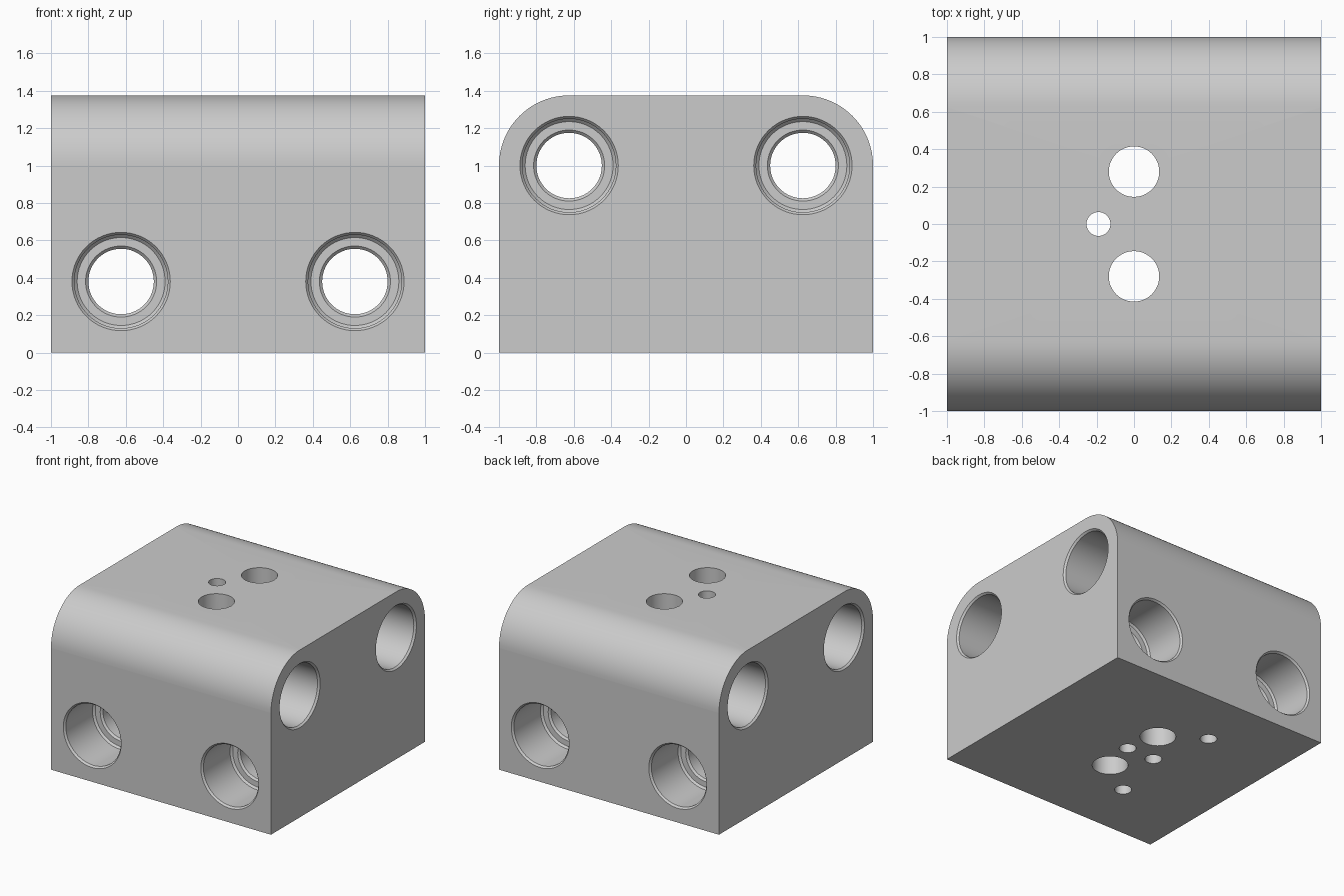
import bpy
import bmesh
import math
from mathutils import Matrix, Vector

cube = bpy.data.objects.get("Cube")
if cube:
    bpy.data.objects.remove(cube, do_unlink=True)

HEIGHT = 1.375
ROUND = 0.375

# Single metal colour
metal = bpy.data.materials.new("grey metal")
metal.use_nodes = True
grey = (0.6, 0.6, 0.6, 1)
metal.diffuse_color = grey
metal.node_tree.nodes["Principled BSDF"].inputs["Base Color"].default_value = grey


def add_object(name, bm):
    bmesh.ops.recalc_face_normals(bm, faces=bm.faces[:])
    mesh = bpy.data.meshes.new(name)
    bm.to_mesh(mesh)
    bm.free()
    mesh.materials.append(metal)
    obj = bpy.data.objects.new(name, mesh)
    bpy.context.collection.objects.link(obj)
    return obj


def lathe(bm, profile, matrix, sides=64):
    """Closed solid of revolution from (position along axis, radius) pairs."""
    rings = []
    for s, r in profile:
        angles = [2 * math.pi * i / sides for i in range(sides)]
        rings.append([bm.verts.new(matrix @ Vector((r * math.cos(a), r * math.sin(a), s)))
                      for a in angles])
    for low, high in zip(rings, rings[1:]):
        for i in range(sides):
            j = (i + 1) % sides
            bm.faces.new((low[i], low[j], high[j], high[i]))
    bm.faces.new(rings[0][::-1])
    bm.faces.new(rings[-1])


# Block: side profile with two rounded upper edges, extruded along x
bm = bmesh.new()
outline = [(-1, 0), (1, 0)]
steps = 24
for side, start in ((1, 0), (-1, math.pi / 2)):
    for i in range(steps + 1):
        a = start + math.pi / 2 * i / steps
        outline.append((side * (1 - ROUND) + ROUND * math.cos(a),
                        HEIGHT - ROUND + ROUND * math.sin(a)))
face = bm.faces.new([bm.verts.new((-1, y, z)) for y, z in outline])
moved = bmesh.ops.extrude_face_region(bm, geom=[face])["geom"]
bmesh.ops.translate(bm, vec=(2, 0, 0),
                    verts=[v for v in moved if isinstance(v, bmesh.types.BMVert)])
block = add_object("guide_block", bm)

# Stepped bore: chamfered mouth, counterbore, shoulder and narrower through hole
half = [(0.61, 0.175), (0.625, 0.19), (0.625, 0.235), (0.64, 0.25),
        (0.985, 0.25), (1, 0.263), (1.05, 0.263)]
bore = [(-s, r) for s, r in reversed(half)] + half

bm = bmesh.new()
for side in (-0.625, 0.625):
    # Lower pair runs front to back, upper pair runs side to side
    lathe(bm, bore, Matrix.Translation((side, 0, 0.38)) @ Matrix.Rotation(math.pi / 2, 4, 'X'))
    lathe(bm, bore, Matrix.Translation((0, side, 1)) @ Matrix.Rotation(math.pi / 2, 4, 'Y'))

# Vertical holes: x, y, radius, top of hole
through = HEIGHT + 0.1
blind = 0.4
for x, y, r, top in ((0, 0.28, 0.135, through), (0, -0.28, 0.135, through),
                     (-0.19, 0, 0.064, through), (0.0625, 0, 0.064, blind),
                     (-0.3125, 0.5, 0.064, blind), (-0.3125, -0.5, 0.064, blind)):
    lathe(bm, [(-0.1, r), (top, r)], Matrix.Translation((x, y, 0)), 48)
cutter = add_object("hole_cutter", bm)
cutter.hide_render = True

# Cut all holes and keep the result as a plain mesh
cut = block.modifiers.new("holes", 'BOOLEAN')
cut.operation = 'DIFFERENCE'
cut.solver = 'EXACT'
cut.object = cutter
bpy.ops.object.select_all(action='DESELECT')
bpy.context.view_layer.objects.active = block
block.select_set(True)
bpy.ops.object.modifier_apply(modifier=cut.name)
bpy.data.objects.remove(cutter, do_unlink=True)

# Smooth curved surfaces, keep the large planes flat
bpy.ops.object.shade_smooth_by_angle(angle=math.radians(30))
for poly in block.data.polygons:
    if poly.area > 0.5:
        poly.use_smooth = False
